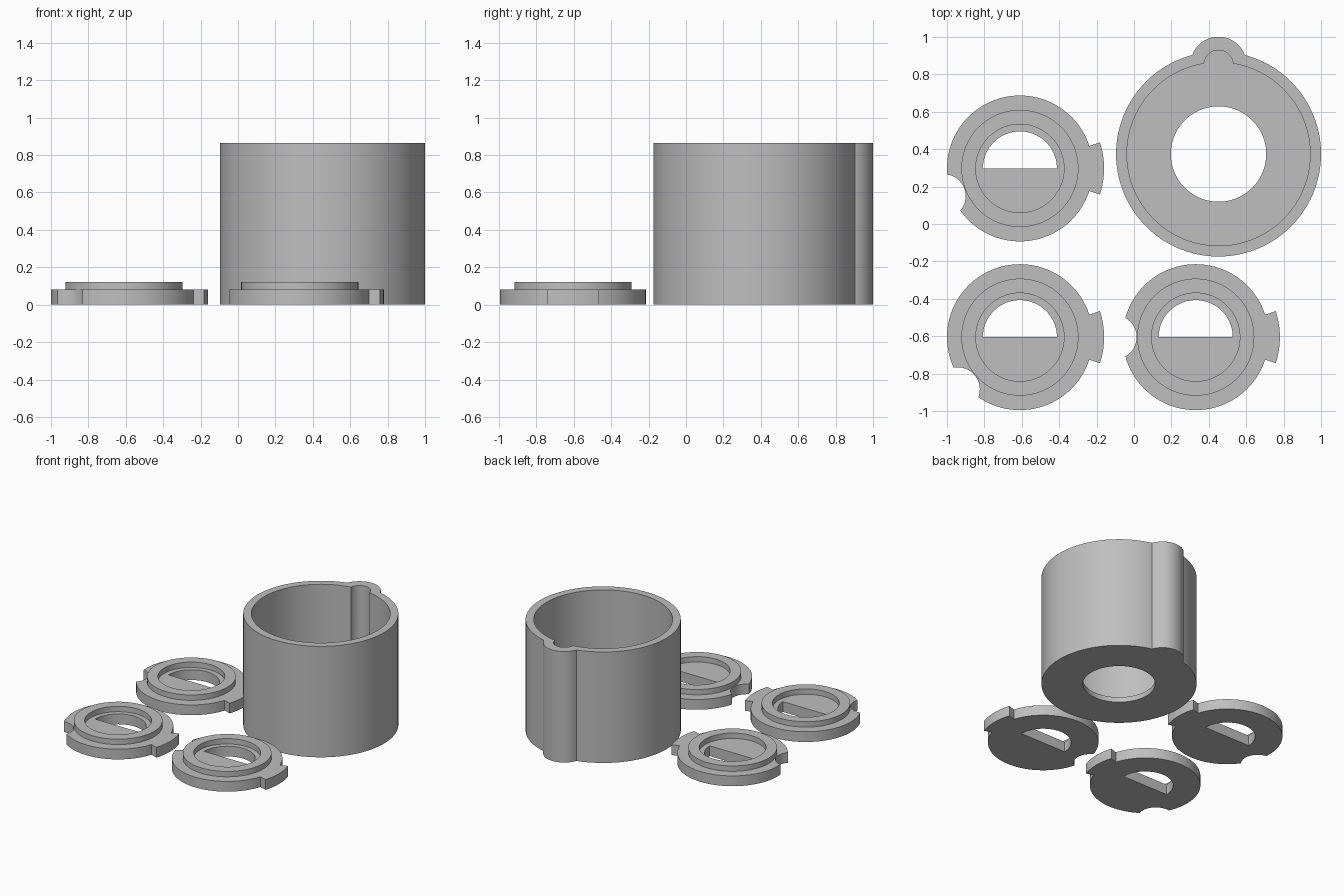
import bpy, bmesh
from math import sin, cos, radians

if "Cube" in bpy.data.objects:
    bpy.data.objects.remove(bpy.data.objects["Cube"], do_unlink=True)

grey = bpy.data.materials.new("plain grey")
grey.use_nodes = True
colour = (0.52, 0.52, 0.52, 1)
grey.diffuse_color = colour
grey.node_tree.nodes["Principled BSDF"].inputs["Base Color"].default_value = colour


def arc(cx, cy, r, start=0, end=360, steps=96):
    """Points along an arc, angles in degrees; a full turn omits the repeated end."""
    count = steps if end - start == 360 else steps + 1
    angles = [radians(start + (end - start) * i / steps) for i in range(count)]
    return [(cx + r * cos(a), cy + r * sin(a)) for a in angles]


def prism(name, outline, z0, z1):
    """Extrude a flat outline from z0 to z1."""
    bm = bmesh.new()
    face = bm.faces.new([bm.verts.new((x, y, z0)) for x, y in outline])
    top = bmesh.ops.extrude_face_region(bm, geom=[face])["geom"]
    moved = [v for v in top if isinstance(v, bmesh.types.BMVert)]
    bmesh.ops.translate(bm, verts=moved, vec=(0, 0, z1 - z0))
    bmesh.ops.recalc_face_normals(bm, faces=bm.faces)
    mesh = bpy.data.meshes.new(name)
    bm.to_mesh(mesh)
    bm.free()
    mesh.materials.append(grey)
    obj = bpy.data.objects.new(name, mesh)
    bpy.context.collection.objects.link(obj)
    return obj


def combine(obj, tool, operation):
    """Apply a boolean and discard the tool."""
    bpy.ops.object.select_all(action='DESELECT')
    bpy.context.view_layer.objects.active = obj
    obj.select_set(True)
    mod = obj.modifiers.new("shape", 'BOOLEAN')
    mod.operation, mod.solver, mod.object = operation, 'EXACT', tool
    bpy.ops.object.modifier_apply(modifier=mod.name)
    bpy.data.objects.remove(tool, do_unlink=True)


def finish(obj, x, y):
    obj.location = (x, y, 0)
    bpy.ops.object.select_all(action='DESELECT')
    bpy.context.view_layer.objects.active = obj
    obj.select_set(True)
    bpy.ops.object.shade_smooth_by_angle(angle=radians(30))


# Cup: round shell with a full-height rib, holed floor and keyway inside the rib
HEIGHT, FLOOR, RIB_Y = 0.865, 0.04, 0.477
cup = prism("cup", arc(0, 0, 0.548), 0, HEIGHT)
combine(cup, prism("rib", arc(0, RIB_Y, 0.15), 0, HEIGHT), 'UNION')
cavity = prism("cavity", arc(0, 0, 0.49), FLOOR, 1)
combine(cavity, prism("keyway", arc(0, RIB_Y, 0.078), FLOOR, 1), 'UNION')
combine(cup, cavity, 'DIFFERENCE')
combine(cup, prism("floor_hole", arc(0, 0, 0.255), -0.1, 0.2), 'DIFFERENCE')
finish(cup, 0.452, 0.374)


# Locking discs: tabbed plate, raised collar, half-round opening, edge notch
def disc(name, x, y, notch_angle):
    plate = prism(name, arc(0, 0, 0.39), 0, 0.08)
    sector = arc(0, 0, 0.45, -18, 18, 16) + arc(0, 0, 0.34, -18, 18, 16)[::-1]
    combine(plate, prism("tab", sector, 0, 0.08), 'UNION')
    combine(plate, prism("collar", arc(0, 0, 0.313), 0.04, 0.122), 'UNION')
    combine(plate, prism("recess", arc(0, 0, 0.236), 0.08, 0.2), 'DIFFERENCE')
    half = arc(0, 0, 0.198, 0, 180, 48)
    combine(plate, prism("opening", half, -0.1, 0.2), 'DIFFERENCE')
    a = radians(notch_angle)
    bite = arc(0.434 * cos(a), 0.434 * sin(a), 0.118, steps=64)
    combine(plate, prism("notch", bite, -0.1, 0.2), 'DIFFERENCE')
    finish(plate, x, y)


disc("back_disc", -0.61, 0.297, 200)
disc("front_right_disc", -0.61, -0.605, 220)
disc("front_left_disc", 0.33, -0.605, 180)
